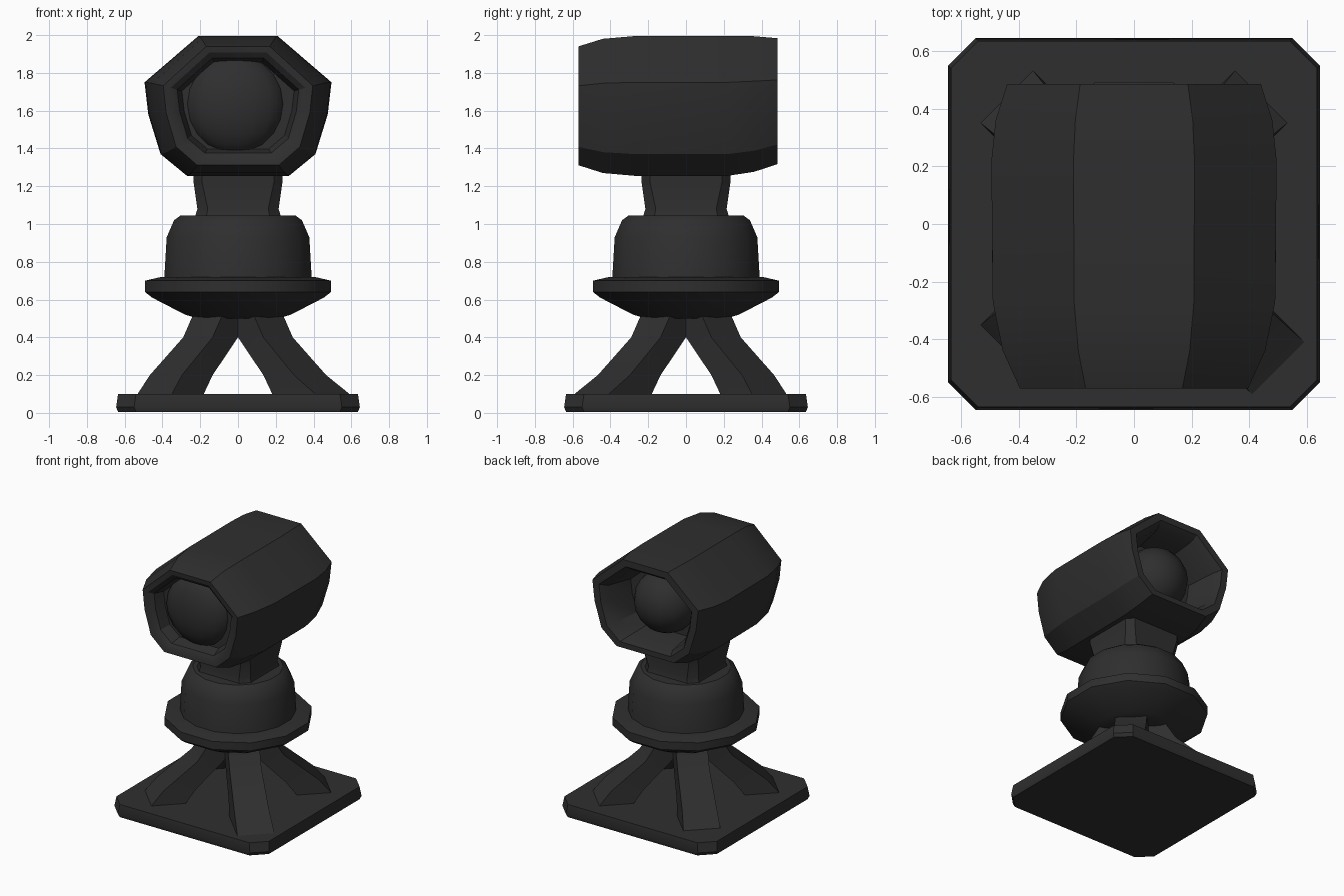
import bpy, bmesh, math
from mathutils import Vector

if "Cube" in bpy.data.objects:
    bpy.data.objects.remove(bpy.data.objects["Cube"], do_unlink=True)

charcoal = bpy.data.materials.new("charcoal")
charcoal.use_nodes = True
COLOUR = (0.028, 0.028, 0.028, 1)
charcoal.diffuse_color = COLOUR
charcoal.node_tree.nodes["Principled BSDF"].inputs["Base Color"].default_value = COLOUR


def finish(name, bm, angle=35):
    bmesh.ops.recalc_face_normals(bm, faces=bm.faces[:])
    mesh = bpy.data.meshes.new(name)
    bm.to_mesh(mesh)
    bm.free()
    obj = bpy.data.objects.new(name, mesh)
    bpy.context.collection.objects.link(obj)
    mesh.materials.append(charcoal)
    bpy.ops.object.select_all(action="DESELECT")
    obj.select_set(True)
    bpy.context.view_layer.objects.active = obj
    bpy.ops.object.shade_smooth_by_angle(angle=math.radians(angle))
    return obj


def loft(name, rings, angle=35):
    """Skin a list of equal-length point rings and cap both ends."""
    bm = bmesh.new()
    loops = [[bm.verts.new(p) for p in ring] for ring in rings]
    n = len(loops[0])
    for a, b in zip(loops, loops[1:]):
        for i in range(n):
            j = (i + 1) % n
            bm.faces.new((a[i], a[j], b[j], b[i]))
    bm.faces.new(loops[0])
    bm.faces.new(loops[-1])
    return finish(name, bm, angle)


def turned(name, profile, sides):
    """Turn a (radius, height) profile about z."""
    turn = [math.tau * (i + 0.5) / sides for i in range(sides)]
    return loft(name, [[(r * math.cos(t), r * math.sin(t), z) for t in turn]
                       for r, z in profile])


def ball(name, radius, centre, depth):
    bm = bmesh.new()
    bmesh.ops.create_uvsphere(bm, u_segments=16, v_segments=10, radius=radius)
    for v in bm.verts:
        v.co = Vector((v.co.x, v.co.y * depth, v.co.z)) + Vector(centre)
    return finish(name, bm, 60)


def clipped_square(h, c, z):
    """Square ring of half width h whose corners are clipped at c."""
    return [(x, y, z) for x, y in ((h, c), (c, h), (-c, h), (-h, c),
                                   (-h, -c), (-c, -h), (c, -h), (h, -c))]


# Square base plate with clipped corners
loft("base_plate", [clipped_square(0.635, 0.54, 0.005), clipped_square(0.645, 0.55, 0.03),
                    clipped_square(0.635, 0.54, 0.10)])

# Four splayed legs along the diagonals, the front left one with a longer foot
def leg_ring(inner, outer, half, z, angle):
    c, s = math.cos(angle), math.sin(angle)
    return [(r * c - t * s, r * s + t * c, z)
            for r, t in ((inner, -half), (outer, -half), (outer, half), (inner, half))]


FEET = {"back_left": 0.64, "back_right": 0.64, "front_right": 0.64, "front_left": 0.74}
for i, (place, foot) in enumerate(FEET.items()):
    a = math.radians(45 + 90 * i)
    loft("leg_" + place, [leg_ring(0.40, foot, 0.13, 0.08, a),
                          leg_ring(0.31, 0.54, 0.12, 0.20, a),
                          leg_ring(0.11, 0.30, 0.11, 0.40, a),
                          leg_ring(0, 0.22, 0.11, 0.53, a)])

# Flanged dish, drum and squarish neck
turned("dish", [(0.22, 0.50), (0.29, 0.52), (0.47, 0.61), (0.51, 0.64),
                (0.51, 0.70), (0.42, 0.72)], 12)
turned("drum", [(0.40, 0.68), (0.385, 0.93), (0.345, 1.02), (0.31, 1.045)], 16)
loft("neck", [clipped_square(0.23, 0.17, 1.03), clipped_square(0.215, 0.16, 1.08),
              clipped_square(0.235, 0.19, 1.22), clipped_square(0.235, 0.19, 1.36)])

# Faceted barrel head, hollowed at both ends
MID = 1.63
HALF_OUTLINE = [(0.21, 1.995), (0.495, 1.75), (0.475, 1.58), (0.41, 1.37), (0.27, 1.255)]
OUTLINE = HALF_OUTLINE + [(-x, z) for x, z in reversed(HALF_OUTLINE)]


def head_ring(wide, tall, y, lift):
    return [(x * wide, y, MID + lift + (z - MID) * tall) for x, z in OUTLINE]


# Each station is width, height, y and lift, from the front recess to the rear one
STATIONS = [(0.60, 0.62, -0.46, 0), (0.65, 0.68, -0.54, 0), (0.72, 0.76, -0.565, 0),
            (0.80, 0.85, -0.57, 0), (0.92, 0.96, -0.44, 0), (0.99, 1, -0.27, 0),
            (1, 1, 0.22, 0), (0.97, 0.97, 0.36, 0.01), (0.89, 0.90, 0.485, 0.025),
            (0.78, 0.78, 0.485, 0.02), (0.70, 0.70, 0.43, 0.01), (0.62, 0.62, 0.22, 0)]
loft("head_barrel", [head_ring(*s) for s in STATIONS], 30)

# Domes seated in the two openings
ball("front_lens", 0.265, (-0.015, -0.43, 1.635), 0.5)
ball("rear_dome", 0.23, (0, 0.23, 1.63), 0.95)
